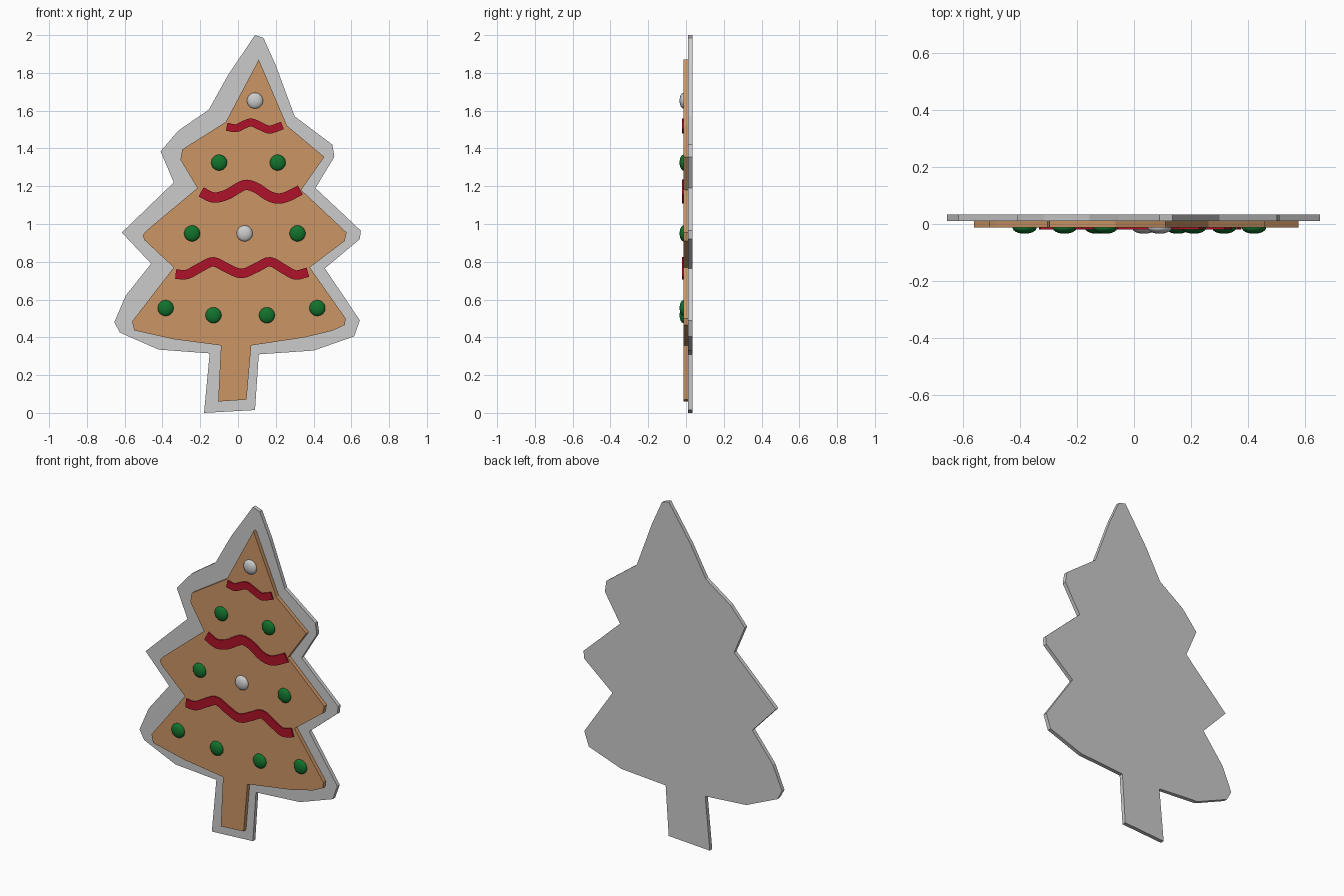
import bpy, bmesh
from mathutils import Vector

if "Cube" in bpy.data.objects:
    bpy.data.objects.remove(bpy.data.objects["Cube"])


def material(name, rgb):
    m = bpy.data.materials.new(name)
    m.diffuse_color = (*rgb, 1)
    m.use_nodes = True
    m.node_tree.nodes["Principled BSDF"].inputs["Base Color"].default_value = m.diffuse_color
    return m


BROWN = material("gingerbread", (0.60, 0.30, 0.13))
RED = material("red_icing", (0.43, 0.006, 0.022))
GREEN = material("green_candy", (0.006, 0.17, 0.025))


def slab(name, outline, y_back, y_front, mat=None):
    """Extrude an x/z outline along y."""
    bm = bmesh.new()
    face = bm.faces.new([bm.verts.new((x, y_back, z)) for x, z in outline])
    ext = bmesh.ops.extrude_face_region(bm, geom=[face], use_keep_orig=True)
    verts = [g for g in ext["geom"] if isinstance(g, bmesh.types.BMVert)]
    bmesh.ops.translate(bm, verts=verts, vec=(0, y_front - y_back, 0))
    bmesh.ops.recalc_face_normals(bm, faces=bm.faces[:])
    me = bpy.data.meshes.new(name)
    bm.to_mesh(me)
    bm.free()
    ob = bpy.data.objects.new(name, me)
    bpy.context.collection.objects.link(ob)
    if mat:
        me.materials.append(mat)
    return ob


def smooth_path(pts, steps=4):
    """Catmull-Rom interpolation through the points."""
    p = [Vector(q) for q in pts]
    p = [2 * p[0] - p[1]] + p + [2 * p[-1] - p[-2]]
    out = []
    for a, b, c, d in zip(p, p[1:], p[2:], p[3:]):
        for i in range(steps):
            t = i / steps
            out.append(0.5 * (2 * b + (c - a) * t + (2 * a - 5 * b + 4 * c - d) * t * t
                              + (3 * b - a - 3 * c + d) * t ** 3))
    return out + [p[-2]]


def ribbon(name, pts, width):
    """Wavy icing strip of constant width."""
    path = smooth_path(pts)
    left, right = [], []
    for i, q in enumerate(path):
        d = (path[min(i + 1, len(path) - 1)] - path[max(i - 1, 0)]).normalized()
        n = Vector((-d.y, d.x)) * width / 2
        left.append(q + n)
        right.append(q - n)
    return slab(name, left + right[::-1], -0.010, -0.020, RED)


def candy(name, x, z, mat=None):
    """Flattened smooth button."""
    bpy.ops.mesh.primitive_uv_sphere_add(segments=32, ring_count=16, radius=1,
                                         location=(x, -0.013, z))
    ob = bpy.context.object
    ob.name = name
    ob.scale = (0.042, 0.021, 0.042)
    bpy.ops.object.shade_smooth()
    if mat:
        ob.data.materials.append(mat)


# Grey backing plate
slab("backing_plate", [
    (.09, 2.0), (.135, 1.985), (.20, 1.84), (.30, 1.57), (.50, 1.42), (.51, 1.355),
    (.41, 1.19), (.65, .965), (.645, .92), (.46, .765), (.645, .49), (.615, .405),
    (.40, .33), (.11, .31), (.09, .015), (-.18, 0), (-.15, .315), (-.42, .335),
    (-.625, .425), (-.655, .48), (-.595, .62), (-.46, .79), (-.615, .955),
    (-.34, 1.22), (-.41, 1.385), (-.315, 1.495), (-.155, 1.605), (-.055, 1.785),
], 0.034, 0.011)

# Gingerbread tree
slab("cookie", [
    (.11, 1.87), (.26, 1.52), (.457, 1.355), (.335, 1.18), (.575, .955), (.565, .91),
    (.38, .77), (.57, .50), (.565, .465), (.50, .435), (.355, .40), (.07, .357),
    (.045, .07), (-.105, .06), (-.09, .357), (-.34, .39), (-.55, .437), (-.56, .485),
    (-.34, .77), (-.495, .915), (-.505, .94), (-.485, .965), (-.215, 1.19),
    (-.305, 1.34), (-.295, 1.395), (-.065, 1.54),
], 0.011, -0.012, BROWN)

# Icing garlands
ribbon("icing_top", [(-.06, 1.515), (-.01, 1.507), (.03, 1.525), (.07, 1.538),
                     (.11, 1.522), (.16, 1.5), (.19, 1.505), (.235, 1.522)], .042)
ribbon("icing_middle", [(-.195, 1.17), (-.13, 1.14), (-.06, 1.155), (0, 1.19), (.045, 1.207),
                        (.10, 1.19), (.16, 1.15), (.21, 1.135), (.26, 1.145),
                        (.33, 1.18)], .055)
ribbon("icing_bottom", [(-.33, .735), (-.27, .733), (-.2, .77), (-.13, .8), (-.055, .765),
                        (.02, .738), (.1, .77), (.17, .8), (.25, .757), (.305, .73),
                        (.37, .745)], .05)

# Candy buttons
for i, (x, z) in enumerate([(-.1, 1.325), (.21, 1.325), (-.243, .95), (.315, .95),
                            (-.383, .555), (-.13, .517), (.153, .517), (.42, .555)]):
    candy(f"green_candy_{i + 1}", x, z, GREEN)
for i, (x, z) in enumerate([(.09, 1.653), (.035, .95)]):
    candy(f"silver_candy_{i + 1}", x, z)
